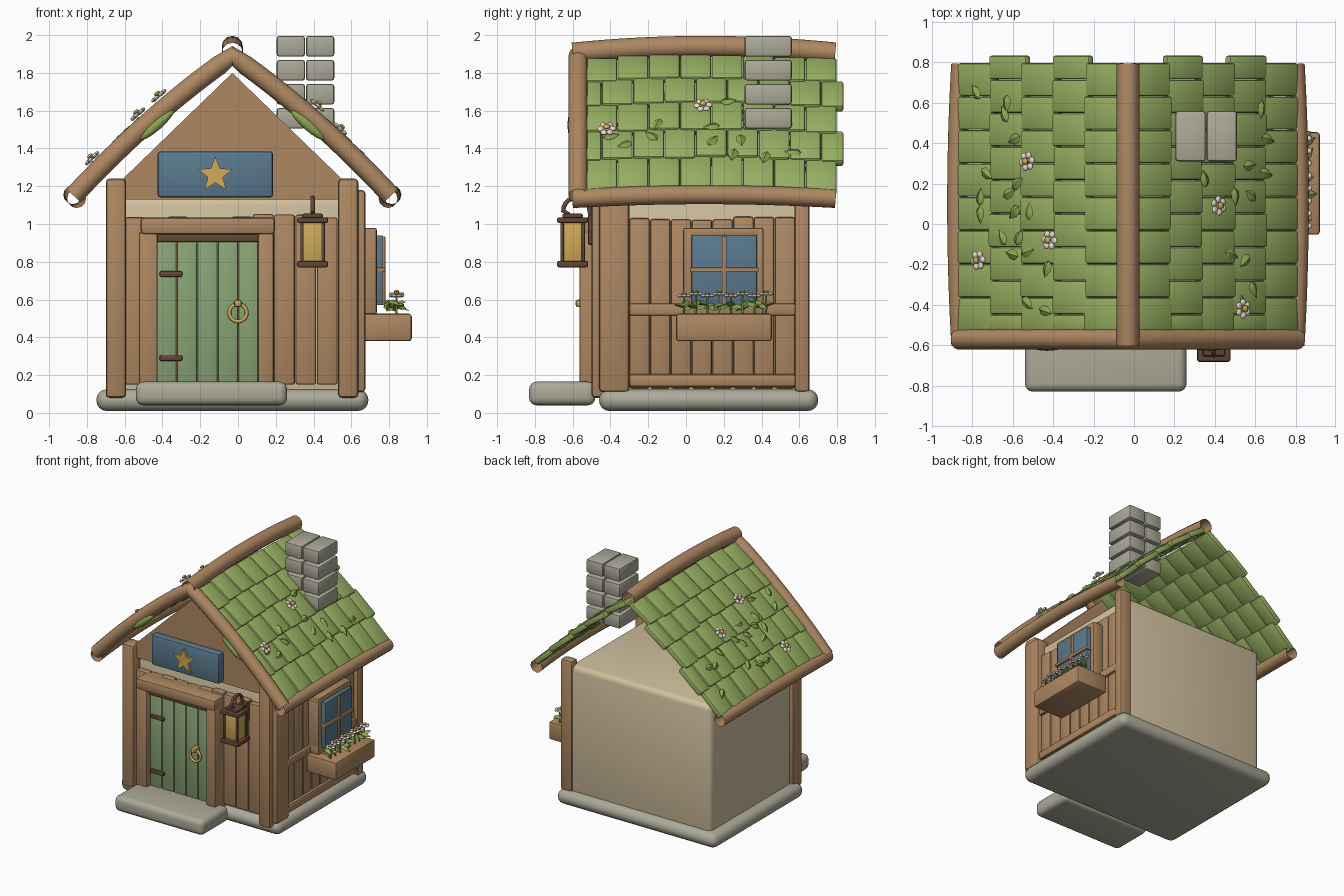
import bpy, bmesh, math, random
from mathutils import Matrix, Vector

random.seed(4)
if "Cube" in bpy.data.objects:
    bpy.data.objects.remove(bpy.data.objects["Cube"])


def material(name, r, g, b):
    m = bpy.data.materials.new(name)
    m.use_nodes = True
    col = [(c / 255 / 12.92 if c < 11 else ((c / 255 + 0.055) / 1.055) ** 2.4) for c in (r, g, b)] + [1]
    m.diffuse_color = col
    m.node_tree.nodes["Principled BSDF"].inputs["Base Color"].default_value = col
    return m


wood = material("wood", 174, 136, 98)
dark = material("dark wood", 100, 72, 54)
roof_green = material("roof green", 151, 176, 98)
leaf_green = material("leaf green", 138, 166, 80)
door_green = material("door green", 136, 163, 116)
blue = material("slate blue", 90, 122, 142)
gold = material("gold", 208, 170, 88)
stone = material("stone", 172, 170, 152)
cream = material("cream plaster", 208, 192, 158)
petal = material("petal", 232, 216, 204)


def finish(name, bm, mats):
    bmesh.ops.recalc_face_normals(bm, faces=bm.faces)
    me = bpy.data.meshes.new(name)
    bm.to_mesh(me)
    bm.free()
    for m in mats:
        me.materials.append(m)
    ob = bpy.data.objects.new(name, me)
    bpy.context.collection.objects.link(ob)
    return ob


def cubes(name, matrices, mat, bevel=0.01, seg=2):
    """Bevelled boxes from matrices, as one object."""
    bm = bmesh.new()
    for m in matrices:
        bmesh.ops.create_cube(bm, size=1, matrix=m)
    bmesh.ops.bevel(bm, geom=bm.edges[:], offset=bevel, segments=seg, profile=0.5, affect='EDGES')
    return finish(name, bm, [mat])


def span(x0, x1, y0, y1, z0, z1):
    return (Matrix.Translation(((x0 + x1) / 2, (y0 + y1) / 2, (z0 + z1) / 2))
            @ Matrix.Diagonal((x1 - x0, y1 - y0, z1 - z0, 1)))


def box(name, mat, x0, x1, y0, y1, z0, z1, bevel=0.01, seg=2):
    return cubes(name, [span(x0, x1, y0, y1, z0, z1)], mat, bevel, seg)


def prism(name, pts, y0, y1, mat):
    bm = bmesh.new()
    face = bm.faces.new([bm.verts.new((x, y0, z)) for x, z in pts])
    ext = bmesh.ops.extrude_face_region(bm, geom=[face])
    bmesh.ops.translate(bm, vec=(0, y1 - y0, 0), verts=[v for v in ext["geom"] if isinstance(v, bmesh.types.BMVert)])
    return finish(name, bm, [mat])


def tube(name, pts, radius, mat, caps=False, cyclic=False):
    cu = bpy.data.curves.new(name, 'CURVE')
    cu.dimensions = '3D'
    cu.bevel_depth, cu.bevel_resolution, cu.use_fill_caps = radius, 4, caps
    sp = cu.splines.new('POLY')
    sp.points.add(len(pts) - 1)
    for p, co in zip(sp.points, pts):
        p.co = (*co, 1)
    sp.use_cyclic_u = cyclic
    cu.materials.append(mat)
    ob = bpy.data.objects.new(name, cu)
    bpy.context.collection.objects.link(ob)
    return ob


# Roof shape: d is the distance from the ridge line at x = MID
MID, HALF = -0.03, 0.84


def roof_z(d):
    u = d / HALF
    return 1.88 - 0.74 * u + 0.16 * u * (1 - u)


def bow(y):
    return 1 - ((y - 0.1) / 0.69) ** 2


# Foundation, step and plaster body
box("foundation", stone, -0.75, 0.69, -0.46, 0.70, 0.01, 0.125, 0.055, 4)
box("door_step", stone, -0.54, 0.26, -0.83, -0.48, 0.04, 0.165, 0.04, 4)
box("plaster_body", cream, -0.67, 0.61, -0.41, 0.64, 0.08, 1.14, 0.04, 3)
prism("front_gable", [(-0.66, 1.13), (0.60, 1.13), (0.60, 1.19), (MID, 1.80), (-0.66, 1.19)], -0.45, -0.40, wood)

# Corner posts
for side, x in (("right", -0.70), ("left", 0.53)):
    box(side + "_front_post", wood, x, x + 0.107, -0.50, -0.38, 0.08, 1.24, 0.02)
box("side_front_post", wood, 0.57, 0.675, -0.46, -0.30, 0.11, 1.18, 0.02)
box("side_back_post", wood, 0.57, 0.675, 0.575, 0.655, 0.11, 1.18, 0.02)

# Wall planks on the front and the window side
n = 10
cubes("front_planks", [span(-0.6 + i * 0.113, -0.49 + i * 0.113, -0.46, -0.40, 0.15, 1.04 + random.uniform(-0.01, 0.015))
                       for i in range(n)], wood, 0.012)
n = 8
cubes("side_planks", [span(0.59, 0.645, -0.3 + i * 0.11, -0.193 + i * 0.11, 0.13, 1.03 + random.uniform(-0.01, 0.01))
                      for i in range(n)], wood, 0.012)
cubes("side_rails", [span(0.60, 0.665, -0.30, 0.58, z, z + 0.065) for z in (0.14, 0.515)], wood, 0.012)

# Door with frame, hinges and ring
cubes("door_jambs", [span(x0, x1, -0.565, -0.42, 0.11, 0.96) for x0, x1 in ((-0.525, -0.425), (0.105, 0.19))], wood, 0.015)
box("door_lintel", wood, -0.515, 0.195, -0.58, -0.42, 0.945, 1.035, 0.018)
box("door_head_shadow_strip", dark, -0.43, 0.11, -0.535, -0.45, 0.905, 0.947, 0.005)
cubes("door_planks", [span(-0.43 + i * 0.108, -0.325 + i * 0.108, -0.52, -0.45, 0.14, 0.91) for i in range(5)],
      door_green, 0.01)
cubes("door_hinges", [span(-0.415, -0.295, -0.54, -0.51, z, z + 0.03) for z in (0.275, 0.72)], dark, 0.008)
ring = [(0.046 * math.cos(a * math.pi / 12), -0.55, 0.53 + 0.046 * math.sin(a * math.pi / 12)) for a in range(24)]
tube("door_ring", ring, 0.01, gold, cyclic=True)
box("door_ring_mount", gold, -0.02, 0.02, -0.585, -0.51, 0.56, 0.60, 0.014)

# Sign board with star
box("sign_board", blue, -0.425, 0.185, -0.51, -0.44, 1.14, 1.385, 0.015)
star = []
for k in range(10):
    r, a = (0.098, 0.042)[k % 2], math.pi * (0.5 + k / 5)
    star.append((-0.12 + r * math.cos(a), 1.26 + r * math.sin(a)))
prism("sign_star", star, -0.53, -0.50, gold)

# Lantern
LX, LY = 0.395, -0.60


def tier(w, z0, z1):
    return span(LX - w, LX + w, LY - w, LY + w, z0, z1)


cubes("lantern_caps", [tier(0.082, 1.005, 1.035), tier(0.055, 1.03, 1.055), tier(0.082, 0.77, 0.805)], dark, 0.01)
cubes("lantern_glass", [tier(0.055, 0.80, 1.01)], gold, 0.008)
cubes("lantern_bars", [span(LX + a * 0.056 - 0.009, LX + a * 0.056 + 0.009, LY + b * 0.056 - 0.009, LY + b * 0.056 + 0.009, 0.79, 1.02)
                       for a in (-1, 1) for b in (-1, 1)], dark, 0.004)
box("lantern_plate", dark, 0.365, 0.425, -0.52, -0.45, 0.89, 1.05, 0.01)
arc = [(LX, -0.58 + 0.07 * math.cos(t * math.pi / 10), 1.07 + 0.07 * math.sin(t * math.pi / 10)) for t in range(11)]
tube("lantern_hook", [(LX, -0.49, 0.98)] + arc + [(LX, -0.62, 1.05)], 0.012, dark, caps=True)

# Window
F0, F1 = -0.015, 0.41
cubes("window_frame", [span(0.64, 0.735, F0, F0 + 0.05, 0.52, 0.98), span(0.64, 0.735, F1 - 0.04, F1, 0.52, 0.98),
                       span(0.64, 0.735, F0, F1, 0.935, 0.98), span(0.64, 0.735, F0, F1, 0.52, 0.60)], wood, 0.012)
box("window_glass", blue, 0.66, 0.765, 0.03, 0.375, 0.57, 0.94, 0.004)
cubes("window_bars", [span(0.70, 0.78, 0.19, 0.215, 0.57, 0.935), span(0.70, 0.78, 0.02, 0.385, 0.745, 0.77)], wood, 0.006)
box("flower_box", wood, 0.65, 0.92, -0.053, 0.455, 0.38, 0.525, 0.015)

# Roof tiles in staggered rows
ROWS, WIDE = 5, 0.166
tiles = []
for row in range(ROWS):
    d0, d1 = 0.03 + row * 0.157, 0.03 + (row + 1) * 0.157
    a, b = Vector((d0, 0, roof_z(d0))), Vector((d1, 0, roof_z(d1)))
    t = (b - a).normalized()
    nrm = t.cross(Vector((0, 1, 0)))
    end = 0.80 + 0.035 * (row % 2)
    for i in range(10):
        y0 = max(-0.53, -0.53 + (i - 0.5 * (row % 2)) * WIDE)
        y1 = min(end, -0.53 + (i + 1 - 0.5 * (row % 2)) * WIDE)
        if y1 - y0 < 0.03:
            continue
        tt = (t + nrm * 0.05).normalized()
        nn = tt.cross(Vector((0, 1, 0)))
        c = (a + b) / 2 + t * random.uniform(0.0, 0.015)
        m = Matrix((tt, (0, 1, 0), nn)).transposed().to_4x4()
        m.translation = (c.x, (y0 + y1) / 2, c.z + 0.025 * bow((y0 + y1) / 2))
        tiles.append(m @ Matrix.Diagonal(((b - a).length * 1.12, y1 - y0 - 0.002, 0.045, 1)))
ob = cubes("roof_tiles", tiles, roof_green, 0.013)
ob.location.x = MID
ob.modifiers.new("other_slope", 'MIRROR').use_clip = False

# Roof logs: open tubes
ys = [-0.60 + 1.39 * k / 16 for k in range(17)]
tube("ridge_log", [(MID, y, 1.905 + 0.035 * bow(y)) for y in ys], 0.056, wood)
for name, s in (("right", -1), ("left", 1)):
    tube(name + "_eave_log", [(MID + s * (0.825 + 0.02 * bow(y)), y, 1.135 + 0.02 * bow(y)) for y in ys], 0.05, wood)
ds = [HALF * (k / 12 - 1) for k in range(25)]
tube("front_rake_log", [(MID + d, -0.57, roof_z(abs(d)) + 0.01) for d in ds], 0.052, wood)

# Moss streaks on the rake log
bm = bmesh.new()
for s in (-1, 1):
    m = (Matrix.Translation((MID + s * 0.40, -0.60, 1.525)) @ Matrix.Rotation(s * 0.72, 4, 'Y')
         @ Matrix.Diagonal((0.12, 0.028, 0.028, 1)))
    bmesh.ops.create_uvsphere(bm, u_segments=12, v_segments=8, radius=1, matrix=m)
finish("rake_moss", bm, [leaf_green])

# Chimney blocks
cubes("chimney", [span(x, x + 0.15, 0.31, 0.56, 1.505 + k * 0.127, 1.615 + k * 0.127)
                  for k in range(4) for x in (0.205, 0.36)], stone, 0.014)


def add_leaf(bm, m, size):
    outline = [(-0.8, 0), (-0.4, -0.5), (0.2, -0.5), (1, 0), (0.2, 0.5), (-0.4, 0.5)]
    rim = [bm.verts.new(m @ Vector((x * size, y * size, 0))) for x, y in outline]
    ridge = [bm.verts.new(m @ Vector((x * size, 0, size * 0.3))) for x in (-0.4, 0.2)]
    p, q = ridge
    for f in ((0, 1, p), (1, 2, q, p), (2, 3, q), (3, 4, q), (4, 5, p, q), (5, 0, p), (5, 4, 3, 2, 1, 0)):
        bm.faces.new([rim[v] if isinstance(v, int) else v for v in f])


def add_flower(bm, m, size):
    for k in range(7):
        a = k * math.pi / 3
        offset = (0, 0, 0.3) if k == 6 else (0.65 * math.cos(a), 0.65 * math.sin(a), 0)
        before = len(bm.faces)
        bmesh.ops.create_uvsphere(bm, u_segments=8, v_segments=6, radius=0.36 * size,
                                  matrix=m @ Matrix.Translation(Vector(offset) * size) @ Matrix.Diagonal((1, 1, 0.6, 1)))
        bm.faces.ensure_lookup_table()
        for f in bm.faces[before:]:
            f.material_index = int(k == 6)


def on_roof(x, y, lift):
    d = abs(x - MID)
    slope = math.atan2(roof_z(d) - roof_z(d + 0.01), 0.01) * (1 if x > MID else -1)
    return (Matrix.Translation((x, y, roof_z(d) + 0.025 * bow(y))) @ Matrix.Rotation(slope, 4, 'Y')
            @ Matrix.Translation((0, 0, lift)) @ Matrix.Rotation(random.uniform(0, 6.28), 4, 'Z'))


# Leaves and flowers scattered on the roof, and planted in the box
leaf_spots = [(-.76, .65), (-.61, .6), (-.62, .54), (-.57, .42), (-.71, .25), (-.56, .2), (-.6, .15), (-.74, .13),
              (-.74, .05), (-.57, .06), (-.5, .06), (-.63, -.07), (-.55, -.07), (-.58, -.15), (-.51, -.14),
              (-.41, -.22), (-.51, -.39), (-.42, -.43), (.61, .57), (.64, .42), (.55, .29), (.33, .22), (.63, .25),
              (.48, .14), (.56, .14), (.46, -.15), (.53, -.18), (.57, -.32), (.52, -.4)]
bm = bmesh.new()
for x, y in leaf_spots:
    add_leaf(bm, on_roof(x, y, 0.03), 0.05)
for k in range(22):
    m = Matrix.Translation((random.uniform(0.80, 0.86), -0.03 + k * 0.022, random.uniform(0.55, 0.58)))
    add_leaf(bm, m @ Matrix.Rotation(random.uniform(-1.3, 1.3) + math.pi * (k % 3 == 0), 4, 'Z')
             @ Matrix.Rotation(0.3, 4, 'Y'), 0.05)
finish("leaves", bm, [leaf_green])

bm = bmesh.new()
for x, y in [(-.49, .31), (-.38, -.08), (-.73, -.18), (.38, .09), (.5, -.42)]:
    add_flower(bm, on_roof(x, y, 0.06), 0.05)
for k in range(8):
    add_flower(bm, Matrix.Translation((0.84, -0.01 + k * 0.062, 0.62 + 0.01 * (k % 2))), 0.04)
finish("flowers", bm, [petal, gold])
cubes("flower_stems", [span(0.835, 0.845, y, y + 0.01, 0.5, 0.62) for y in [-0.015 + k * 0.062 for k in range(8)]],
      leaf_green, 0.002, 1)

# Smooth shading with sharp edges kept
bpy.ops.object.select_all(action='DESELECT')
for ob in bpy.context.collection.objects:
    if ob.type in {'MESH', 'CURVE'}:
        ob.select_set(True)
        bpy.context.view_layer.objects.active = ob
bpy.ops.object.convert(target='MESH')
bpy.ops.object.shade_smooth_by_angle(angle=math.radians(40))
